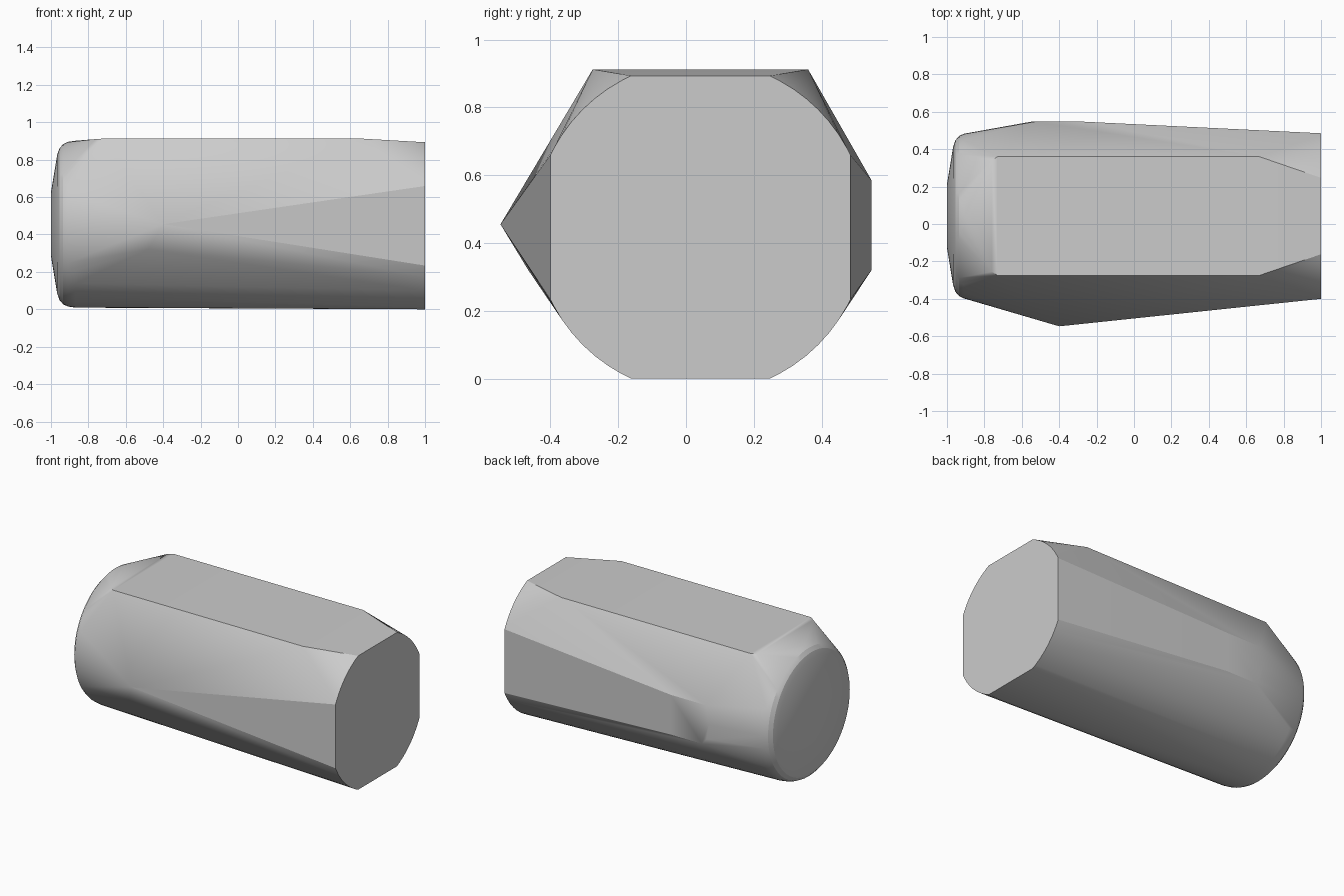
import bpy, bmesh, math

cube = bpy.data.objects.get("Cube")
if cube:
    bpy.data.objects.remove(cube, do_unlink=True)

AXIS_Y, AXIS_Z = 0.0425, 0.455
SEGMENTS = 64

grey = bpy.data.materials.new("light grey")
grey.use_nodes = True
grey.diffuse_color = (0.6, 0.6, 0.6, 1)
grey.node_tree.nodes["Principled BSDF"].inputs["Base Color"].default_value = (0.6, 0.6, 0.6, 1)


def ring(x, radius, z=AXIS_Z, half_y=9, half_z=9):
    """Circle around the long axis, optionally cut flat on its four sides."""
    pts = []
    for i in range(SEGMENTS):
        a = math.tau * i / SEGMENTS
        dy, dz = radius * math.cos(a), radius * math.sin(a)
        if abs(dy) <= half_y and abs(dz) <= half_z:
            pts.append((x, AXIS_Y + dy, z + dz))
    return pts


points = []

# Rounded end: rings of growing radius
for x, radius in [(-1, 0.17), (-0.967, 0.37), (-0.955, 0.405),
                  (-0.935, 0.428), (-0.91, 0.44), (-0.87, 0.446)]:
    points += ring(x, radius)

# Flat end: circle trimmed to four straight sides, with exact corners
R, HY, HZ = 0.491, 0.4425, 0.4465
points += ring(1, R, HZ, HY, HZ)
for sy in (-1, 1):
    for sz in (-1, 1):
        points.append((1, AXIS_Y + sy * HY, HZ + sz * math.sqrt(R * R - HY * HY)))
        points.append((1, AXIS_Y + sy * math.sqrt(R * R - HZ * HZ), HZ + sz * HZ))

# Raised top panel
points += [(0.67, -0.275, 0.912), (0.67, 0.36, 0.912),
           (-0.73, -0.275, 0.912), (-0.73, 0.36, 0.912),
           (-0.76, -0.255, 0.91), (-0.76, 0.34, 0.91)]

# Front bulge
points += [(-0.4, -0.547, 0.455), (-0.48, -0.465, 0.32)]

# Back panel with a softened end
points += [(-0.27, 0.547, 0.585), (-0.27, 0.547, 0.32),
           (-0.5, 0.547, 0.32), (-0.535, 0.547, 0.36),
           (-0.55, 0.547, 0.46), (-0.53, 0.547, 0.585)]

# Skin everything as one convex body
bm = bmesh.new()
for p in points:
    bm.verts.new(p)
bmesh.ops.remove_doubles(bm, verts=bm.verts[:], dist=0.0005)
bmesh.ops.convex_hull(bm, input=bm.verts[:])
loose = [v for v in bm.verts if not v.link_faces]
bmesh.ops.delete(bm, geom=loose, context="VERTS")
bmesh.ops.dissolve_limit(bm, angle_limit=math.radians(0.3),
                         verts=bm.verts[:], edges=bm.edges[:])
bmesh.ops.recalc_face_normals(bm, faces=bm.faces[:])

mesh = bpy.data.meshes.new("faceted_body")
bm.to_mesh(mesh)
bm.free()
mesh.materials.append(grey)
body = bpy.data.objects.new("faceted_body", mesh)
bpy.context.collection.objects.link(body)

bpy.ops.object.select_all(action="DESELECT")
body.select_set(True)
bpy.context.view_layer.objects.active = body
bpy.ops.object.shade_smooth_by_angle(angle=math.radians(20))
